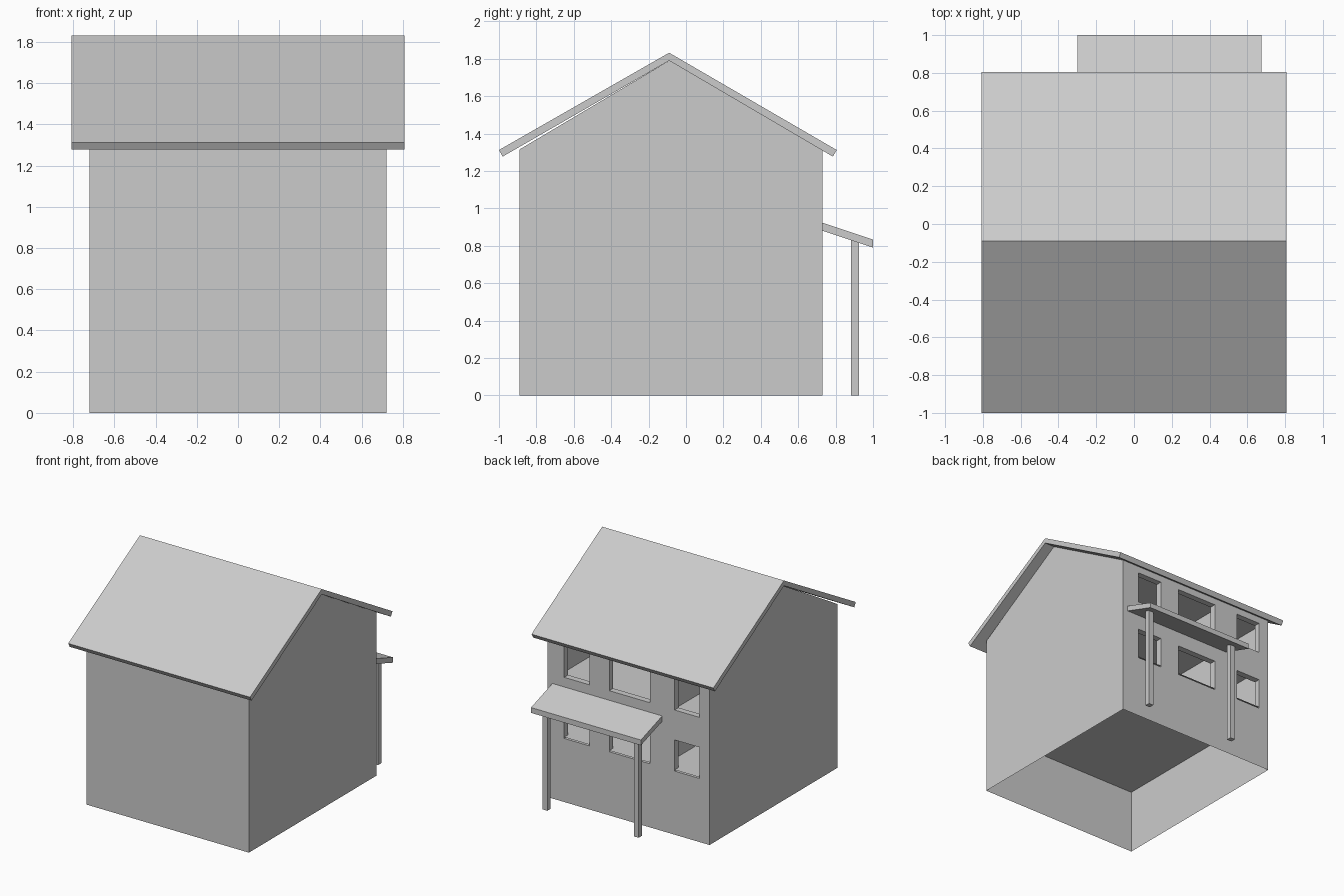
import bpy

if "Cube" in bpy.data.objects:
    bpy.data.objects.remove(bpy.data.objects["Cube"])

grey = bpy.data.materials.new("light grey")
grey.diffuse_color = (0.6, 0.6, 0.6, 1)
grey.use_nodes = True
grey.node_tree.nodes["Principled BSDF"].inputs["Base Color"].default_value = grey.diffuse_color


def make(name, verts, faces):
    mesh = bpy.data.meshes.new(name)
    mesh.from_pydata(verts, [], faces)
    mesh.materials.append(grey)
    ob = bpy.data.objects.new(name, mesh)
    bpy.context.collection.objects.link(ob)
    return ob


def prism(name, profile, x0, x1):
    """Closed (y, z) profile, counter-clockwise seen from +x, extruded along x."""
    n = len(profile)
    verts = [(x, y, z) for x in (x0, x1) for y, z in profile]
    faces = [tuple(range(n - 1, -1, -1)), tuple(range(n, 2 * n))]
    faces += [(i, (i + 1) % n, n + (i + 1) % n, n + i) for i in range(n)]
    return make(name, verts, faces)


W, Y0, Y1, RIDGE = 0.72, -0.89, 0.73, -0.09
EAVE, APEX, REVEAL = 1.315, 1.79, 0.05

# Front wall and two gable walls: thin shell, open underneath
side = [(Y0, 0), (Y1, 0), (Y1, EAVE), (RIDGE, APEX), (Y0, EAVE)]
make("side_and_front_walls", [(x, y, z) for x in (-W, W) for y, z in side],
     [(4, 3, 2, 1, 0), (5, 6, 7, 8, 9), (0, 5, 9, 4)])

# Back wall: grid with the window cells left open and lined with reveals
xs = [-W, -0.63, -0.41, -0.19, 0.17, 0.345, 0.57, W]
zs = [0, 0.51, 0.76, 1.0, 1.255, EAVE]
verts, faces = [], []


def quad(*pts):
    faces.append(tuple(range(len(verts), len(verts) + 4)))
    verts.extend(pts)


for i in range(len(xs) - 1):
    for j in range(len(zs) - 1):
        a, b, c, d = xs[i], xs[i + 1], zs[j], zs[j + 1]
        ring = [(b, c), (a, c), (a, d), (b, d)]
        if i % 2 and j % 2:
            for k in range(4):
                (xa, za), (xb, zb) = ring[k], ring[(k + 1) % 4]
                quad((xa, Y1, za), (xb, Y1, zb),
                     (xb, Y1 - REVEAL, zb), (xa, Y1 - REVEAL, za))
        else:
            quad(*[(x, Y1, z) for x, z in ring])
make("back_wall", verts, faces)

# Interior floors and dividing wall
for name, z in (("lower_floor", 0.52), ("upper_floor", 0.92), ("ceiling", 1.31)):
    make(name, [(-W, Y0, z), (W, Y0, z), (W, Y1, z), (-W, Y1, z)], [(0, 1, 2, 3)])
make("dividing_wall", [(-0.3, Y0, 0.52), (-0.3, Y1, 0.52),
                       (-0.3, Y1, 1.31), (-0.3, Y0, 1.31)], [(0, 1, 2, 3)])

# Gabled roof
prism("roof", [(-1, 1.312), (-0.98, 1.277), (RIDGE, APEX), (0.785, 1.277),
               (0.806, 1.312), (RIDGE, 1.832)], -0.807, 0.807)

# Porch roof and its two posts
prism("porch_roof", [(Y1, 0.88), (1.0, 0.79), (1.0, 0.833), (Y1, 0.923)], -0.3, 0.675)
for name, x in (("porch_post_left", 0.605), ("porch_post_right", -0.205)):
    prism(name, [(0.882, 0), (0.924, 0), (0.924, 0.82), (0.882, 0.834)],
          x - 0.021, x + 0.021)
